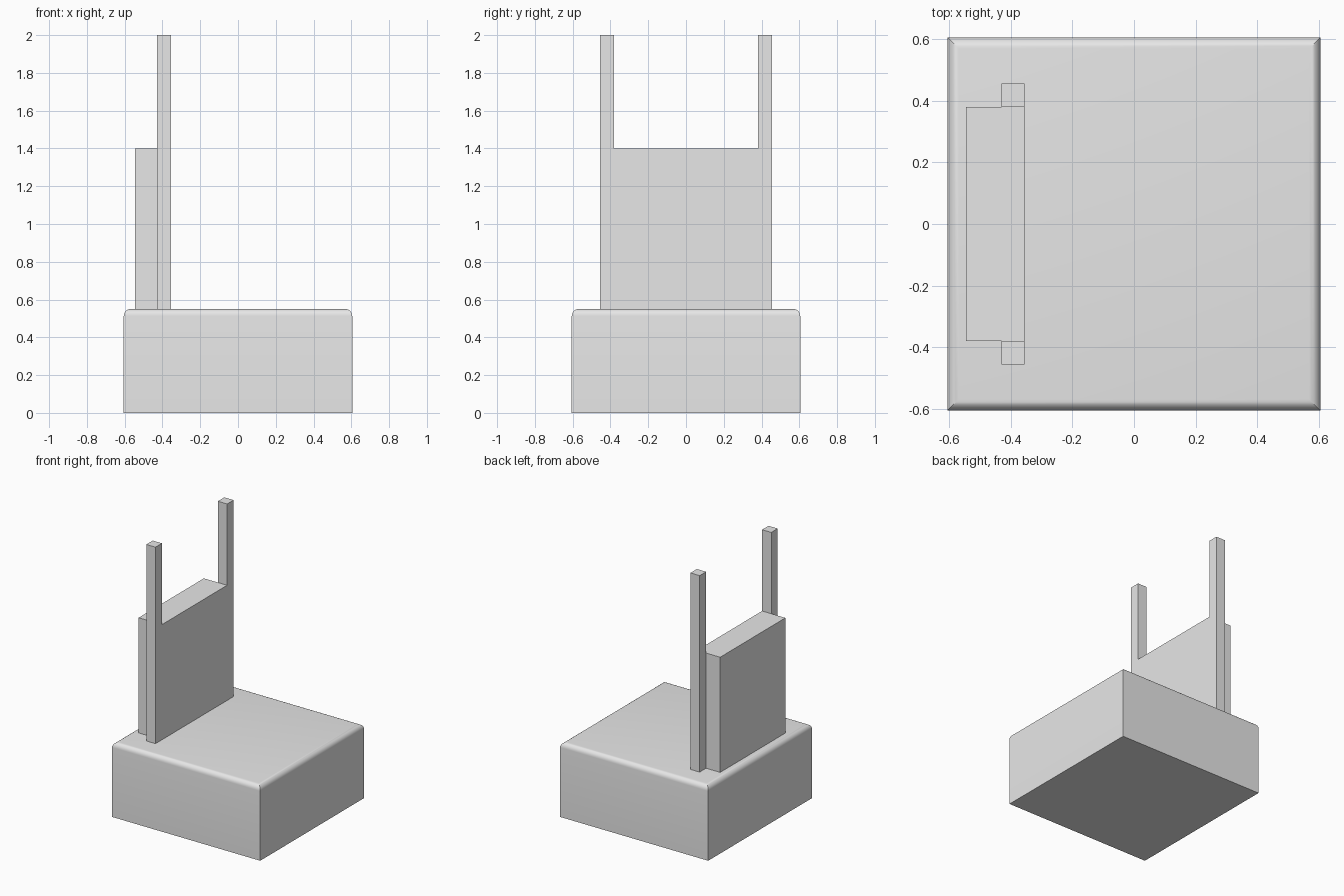
import bpy
import bmesh

cube = bpy.data.objects.get("Cube")
if cube:
    bpy.data.objects.remove(cube, do_unlink=True)

# Single plain grey
grey = bpy.data.materials.new("light_grey")
grey.use_nodes = True
colour = (0.8, 0.8, 0.8, 1)
grey.diffuse_color = colour
grey.node_tree.nodes["Principled BSDF"].inputs["Base Color"].default_value = colour


def box(name, low, high, top_radius=0):
    """Box between two corners, with optional rounding of its top edges."""
    bm = bmesh.new()
    bmesh.ops.create_cube(bm, size=1)
    for v in bm.verts:
        v.co = [high[i] if v.co[i] > 0 else low[i] for i in range(3)]
    if top_radius:
        top = [e for e in bm.edges if all(v.co.z == max(w.co.z for w in bm.verts) for v in e.verts)]
        bmesh.ops.bevel(bm, geom=top, offset=top_radius, segments=6,
                        profile=0.5, affect='EDGES')
    mesh = bpy.data.meshes.new(name)
    bm.to_mesh(mesh)
    bm.free()
    mesh.materials.append(grey)
    obj = bpy.data.objects.new(name, mesh)
    bpy.context.collection.objects.link(obj)
    return obj


# Square base with rounded top rim
base = box("base", (-0.605, -0.605, 0), (0.605, 0.605, 0.55), top_radius=0.037)
bpy.ops.object.select_all(action='DESELECT')
base.select_set(True)
bpy.context.view_layer.objects.active = base
bpy.ops.object.shade_smooth_by_angle()

# Thick back panel between the posts
box("back_panel", (-0.545, -0.38, 0.55), (-0.355, 0.38, 1.4))

# Tall posts on either side of the panel
for name, y in (("front_post", -0.455), ("rear_post", 0.38)):
    box(name, (-0.43, y, 0.55), (-0.355, y + 0.075, 2))
